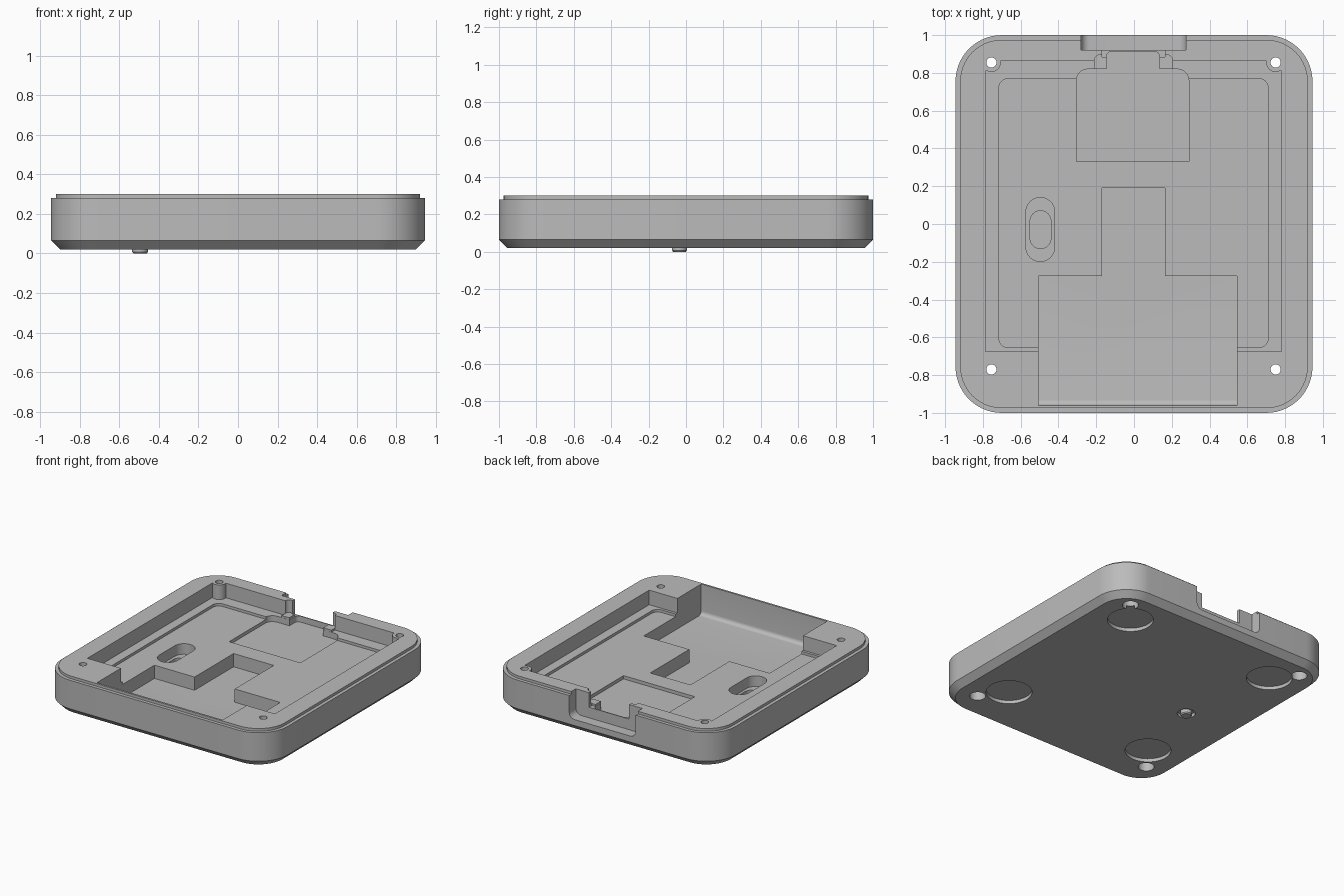
import bpy, bmesh, math
from mathutils import Vector

if "Cube" in bpy.data.objects:
    bpy.data.objects.remove(bpy.data.objects["Cube"])

grey = bpy.data.materials.new("plain_grey")
grey.diffuse_color = (0.5, 0.5, 0.5, 1)
grey.use_nodes = True
grey.node_tree.nodes["Principled BSDF"].inputs["Base Color"].default_value = grey.diffuse_color


def arc(cx, cy, r, a0, a1, n=10):
    return [(cx + r * math.cos(math.radians(a0 + (a1 - a0) * i / n)),
             cy + r * math.sin(math.radians(a0 + (a1 - a0) * i / n))) for i in range(n + 1)]


def rounded(x0, x1, y0, y1, r, n=10):
    return (arc(x1 - r, y0 + r, r, -90, 0, n) + arc(x1 - r, y1 - r, r, 0, 90, n)
            + arc(x0 + r, y1 - r, r, 90, 180, n) + arc(x0 + r, y0 + r, r, 180, 270, n))


def box(x0, x1, y0, y1):
    return [(x0, y0), (x1, y0), (x1, y1), (x0, y1)]


def circle(x, y, r, n=32):
    return arc(x, y, r, 0, 360 * (n - 1) / n, n - 1)


def loft(name, rings):
    """Solid skinned through 3D rings of equal point count."""
    bm = bmesh.new()
    loops = [[bm.verts.new(p) for p in ring] for ring in rings]
    n = len(loops[0])
    for a, b in zip(loops, loops[1:]):
        for i in range(n):
            j = (i + 1) % n
            bm.faces.new((a[i], a[j], b[j], b[i]))
    bm.faces.new(loops[0][::-1])
    bm.faces.new(loops[-1])
    bmesh.ops.recalc_face_normals(bm, faces=bm.faces)
    me = bpy.data.meshes.new(name)
    bm.to_mesh(me)
    bm.free()
    me.materials.append(grey)
    ob = bpy.data.objects.new(name, me)
    bpy.context.collection.objects.link(ob)
    return ob


def prism(name, outline, z0, z1):
    return loft(name, [[(x, y, z) for x, y in outline] for z in (z0, z1)])


def apply_boolean(target, tool, operation):
    bpy.context.view_layer.objects.active = target
    mod = target.modifiers.new("boolean", 'BOOLEAN')
    mod.operation, mod.solver, mod.object = operation, 'EXACT', tool
    bpy.ops.object.modifier_apply(modifier=mod.name)
    bpy.data.objects.remove(tool)


def cut(outline, z0, z1=0.4):
    apply_boolean(case, prism("cutter", outline, z0, z1), 'DIFFERENCE')


# Case shell: chamfered base, straight wall, raised inset lip
profile = [(0.045, 0.02), (0, 0.065), (0, 0.28), (0.025, 0.28), (0.025, 0.30)]
case = loft("case", [[(x, y, z) for x, y in
                      rounded(-0.945 + d, 0.945 - d, -1 + d, 1 - d, 0.245 - d, 14)]
                     for d, z in profile])

# Main cavity with rounded screw bosses in the back corners
right = arc(0.75, 0.855, 0.05, -55, -190, 12)
left = [(-x - 0.005, y) for x, y in reversed(right)]
cut([(-0.785, -0.675), (0.78, -0.675)] + right + left, 0.19)
cut(rounded(-0.715, 0.71, -0.655, 0.77, 0.05, 6), 0.17)

# Shallow board pocket near the connector
cut(box(-0.305, 0.29, 0.33, 0.77)[:2] + arc(0.23, 0.76, 0.06, 0, 90, 6)
    + arc(-0.245, 0.76, 0.06, 90, 180, 6), 0.145)

# Connector seat, wall opening and outer recess
cut(rounded(-0.21, 0.205, 0.80, 0.895, 0.03, 5), 0.205)
cut(box(-0.17, 0.165, 0.86, 0.95), 0.19)
cut(rounded(-0.145, 0.135, 0.70, 0.913, 0.025, 5), 0.145)
recess = rounded(-0.28, 0.275, 0.11, 0.5, 0.045, 6)
apply_boolean(case, loft("cutter", [[(x, y, z) for x, z in recess] for y in (0.92, 1.1)]),
              'DIFFERENCE')

# Small blocks beside the connector
for x0, x1 in ((-0.21, -0.146), (0.136, 0.205)):
    block = prism("connector_block", box(x0, x1, 0.821, 0.885), 0.16, 0.205)
    apply_boolean(case, block, 'UNION')

# Deep T-shaped pocket, with a filleted foot on the front wall
foot = arc(-0.93, 0.10, 0.03, 180, 270, 6) + [(-0.275, 0.07), (-0.275, 0.4), (-0.96, 0.4)]
apply_boolean(case, loft("cutter", [[(x, y, z) for y, z in foot] for x in (-0.505, 0.545)]),
              'DIFFERENCE')
cut(box(-0.17, 0.165, -0.40, 0.19), 0.07)

# Oval button well with a smaller inner slot
cut(rounded(-0.572, -0.42, -0.198, 0.14, 0.0755, 10), 0.09)
cut(rounded(-0.55, -0.44, -0.13, 0.07, 0.0545, 10), 0.06)

# Screw holes with counterbores underneath
for x, y in ((-0.755, 0.855), (0.75, 0.855), (-0.755, -0.77), (0.75, -0.77)):
    cut(circle(x, y, 0.027), -0.1)
    cut(circle(x, y, 0.055), -0.1, 0.16)

# Round foot recesses and the button hole in the base
for x in (-0.62, 0.62):
    for y in (-0.59, 0.70):
        cut(circle(x, y, 0.157, 48), -0.1, 0.045)
cut(circle(-0.495, -0.035, 0.062), -0.1, 0.045)

# Button pin poking out of the base
pin = loft("button_pin", [[(x, y, z) for x, y in circle(-0.495, -0.035, r)]
                          for r, z in ((0.034, 0.0), (0.04, 0.008), (0.04, 0.06))])

for ob in (case, pin):
    bpy.ops.object.select_all(action='DESELECT')
    ob.select_set(True)
    bpy.context.view_layer.objects.active = ob
    bpy.ops.object.shade_smooth_by_angle(angle=math.radians(25))
